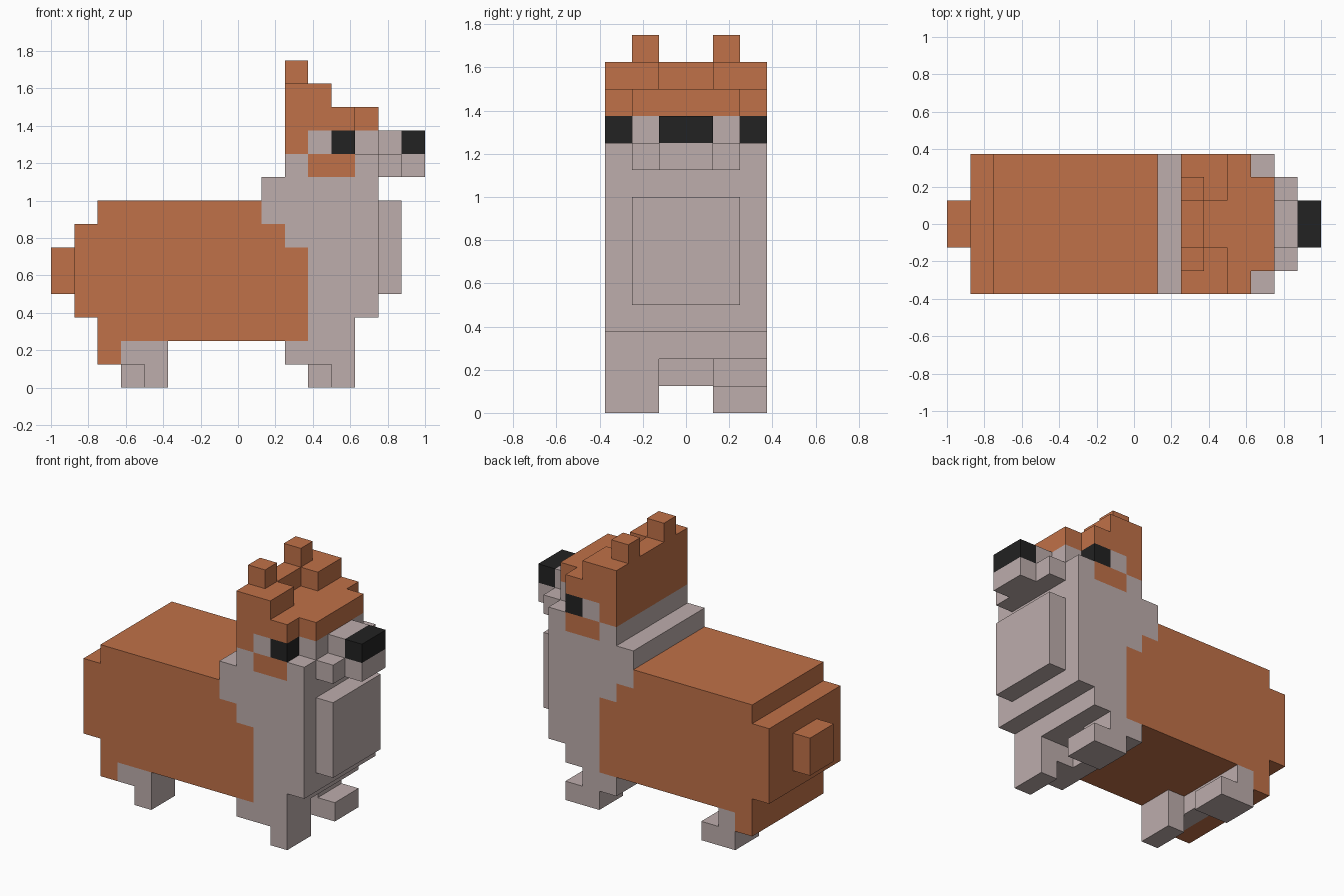
import bpy, bmesh

U = 0.125  # one block

cube = bpy.data.objects.get("Cube")
if cube:
    bpy.data.objects.remove(cube, do_unlink=True)


def material(name, rgb):
    m = bpy.data.materials.new(name)
    m.use_nodes = True
    m.diffuse_color = (*rgb, 1)
    bsdf = next(n for n in m.node_tree.nodes if n.type == 'BSDF_PRINCIPLED')
    bsdf.inputs["Base Color"].default_value = (*rgb, 1)
    bsdf.inputs["Roughness"].default_value = 0.9
    return m


ORANGE = material("orange_fur", (0.527, 0.165, 0.065))
PALE = material("pale_fur", (0.509, 0.418, 0.413))
BLACK = material("black", (0.016, 0.016, 0.016))


def profile(name, pts, y0, y1, mat):
    """Extrude a side outline (x, z in blocks) from y0 to y1."""
    bm = bmesh.new()
    face = bm.faces.new([bm.verts.new((x * U, y0 * U, z * U)) for x, z in pts])
    ext = bmesh.ops.extrude_face_region(bm, geom=[face])
    verts = [v for v in ext["geom"] if isinstance(v, bmesh.types.BMVert)]
    bmesh.ops.translate(bm, verts=verts, vec=(0, (y1 - y0) * U, 0))
    bmesh.ops.recalc_face_normals(bm, faces=bm.faces)
    me = bpy.data.meshes.new(name)
    bm.to_mesh(me)
    bm.free()
    me.materials.append(mat)
    ob = bpy.data.objects.new(name, me)
    bpy.context.collection.objects.link(ob)
    return ob


def box(name, x0, x1, y0, y1, z0, z1, mat):
    return profile(name, [(x0, z0), (x1, z0), (x1, z1), (x0, z1)], y0, y1, mat)


def pair(name, x0, x1, y0, y1, z0, z1, mat):
    """Same box on both flanks."""
    box(name + "_near", x0, x1, -y1, -y0, z0, z1, mat)
    box(name + "_far", x0, x1, y0, y1, z0, z1, mat)


# Body and tail
profile("body", [(-6, 1), (-5, 1), (-5, 2), (3, 2), (3, 6), (2, 6), (2, 7), (1, 7),
                 (1, 8), (-6, 8), (-6, 7), (-7, 7), (-7, 3), (-6, 3)], -3, 3, ORANGE)
box("tail", -8, -7, -1, 1, 4, 6, ORANGE)

# Chest, neck and lower head
profile("chest_and_neck", [(3, 2), (5, 2), (5, 3), (6, 3), (6, 10), (5, 10), (5, 9), (3, 9),
                           (3, 10), (2, 10), (2, 9), (1, 9), (1, 7), (2, 7), (2, 6), (3, 6)],
        -3, 3, PALE)
box("chest_tuft", 6, 7, -2, 2, 4, 8, PALE)
box("cheeks", 3, 5, -3, 3, 9, 10, ORANGE)

# Face
box("temples", 3, 4, -3, 3, 10, 11, PALE)
box("brow", 4, 6, -2, 2, 10, 11, PALE)
pair("eye", 4, 5, 2, 3, 10, 11, BLACK)
box("muzzle_base", 6, 7, -2, 2, 9, 10, PALE)
box("muzzle_bridge", 6, 7, -1, 1, 10, 11, PALE)
box("muzzle_tip", 7, 8, -1, 1, 9, 10, PALE)
box("nose", 7, 8, -1, 1, 10, 11, BLACK)

# Hair and ears
profile("hair", [(2, 10), (3, 10), (3, 11), (5, 11), (5, 12), (3, 12), (3, 13), (2, 13)],
        -3, 3, ORANGE)
box("forelock", 5, 6, -2, 2, 11, 12, ORANGE)
pair("hair_tuft", 3, 4, 1, 3, 12, 13, ORANGE)
pair("ear", 2, 3, 1, 2, 13, 14, ORANGE)

# Legs: one flank stands straight, the other steps out on a longer foot
for name, x in (("front", 3), ("rear", -5)):
    profile(name + "_leg_near", [(x, 1), (x + 1, 1), (x + 1, 0), (x + 2, 0), (x + 2, 2), (x, 2)],
            -3, -1, PALE)
    profile(name + "_leg_far", [(x, 0), (x + 2, 0), (x + 2, 1), (x + 1, 1), (x + 1, 2), (x, 2)],
            1, 3, PALE)
box("front_leg_bridge", 2, 3, -3, 3, 1, 2, PALE)
box("rear_leg_bridge", -5, -4, -1, 1, 1, 2, PALE)
